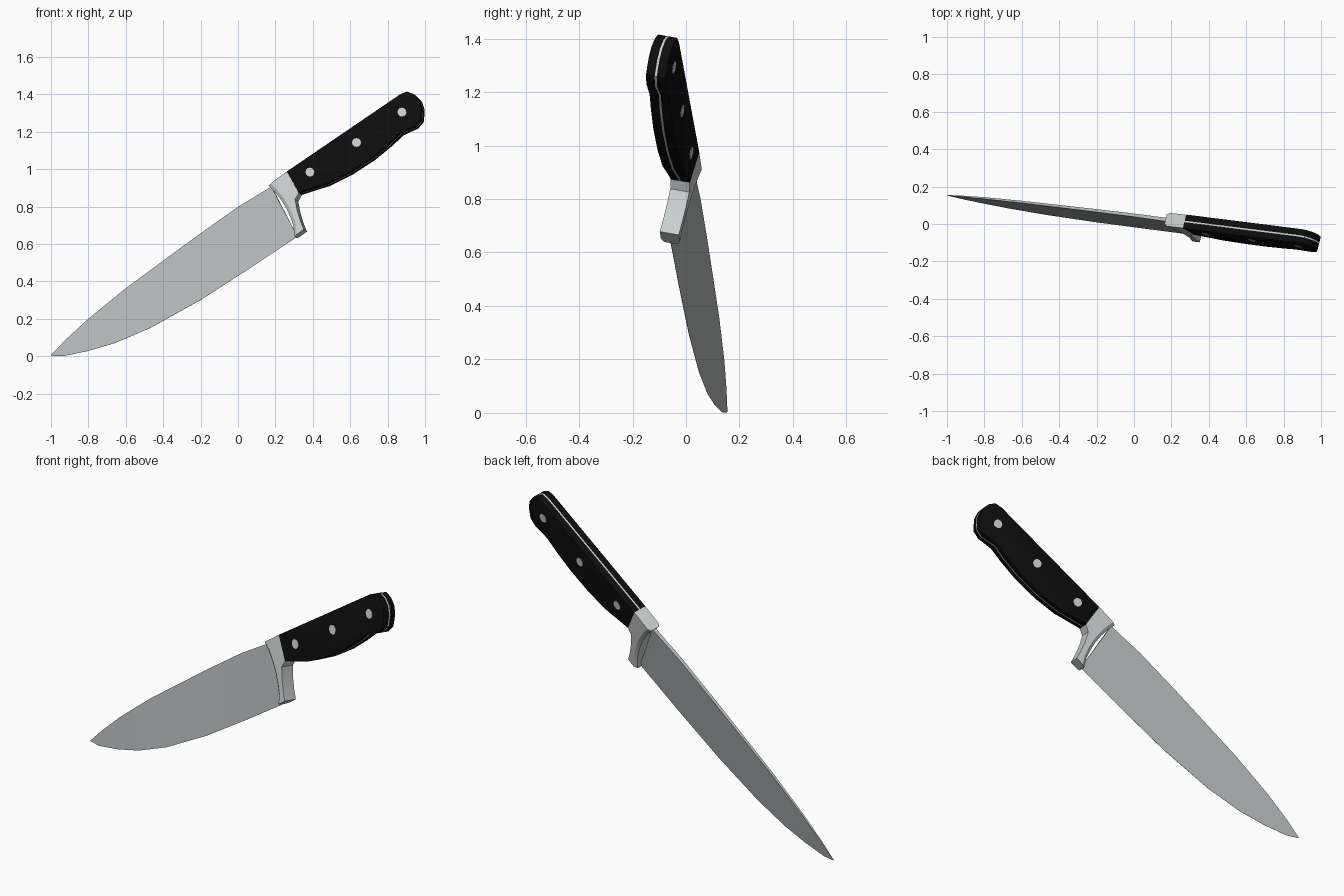
import bpy, bmesh, math
from mathutils import Vector

if "Cube" in bpy.data.objects:
    bpy.data.objects.remove(bpy.data.objects["Cube"])

# The knife lies in a tilted plane y = A + B*x + C*z
A, B, C = -0.092, -0.245, 0.175
N = Vector((B, -1, C)).normalized()


def place(x, z, d):
    """Point drawn in the front view, pushed d along the plane normal."""
    return Vector((x, A + B * x + C * z, z)) + N * d


def material(name, rgb):
    m = bpy.data.materials.new(name)
    m.diffuse_color = (*rgb, 1)
    m.use_nodes = True
    m.node_tree.nodes["Principled BSDF"].inputs["Base Color"].default_value = m.diffuse_color
    return m


BLADE = material("blade steel", (0.46, 0.49, 0.49))
STEEL = material("polished steel", (0.60, 0.63, 0.63))
BLACK = material("black handle", (0.004, 0.004, 0.004))


def finish(name, bm, mat, angle=30):
    bmesh.ops.remove_doubles(bm, verts=bm.verts, dist=1e-5)
    bmesh.ops.recalc_face_normals(bm, faces=bm.faces)
    me = bpy.data.meshes.new(name)
    bm.to_mesh(me)
    bm.free()
    me.materials.append(mat)
    ob = bpy.data.objects.new(name, me)
    bpy.context.collection.objects.link(ob)
    bpy.ops.object.select_all(action='DESELECT')
    bpy.context.view_layer.objects.active = ob
    ob.select_set(True)
    bpy.ops.object.shade_smooth_by_angle(angle=math.radians(angle))
    return ob


def loft(name, rings, mat):
    """Skin between rings of (x, z, d) points and cap both ends."""
    bm = bmesh.new()
    rows = [[bm.verts.new(place(*p)) for p in r] for r in rings]
    n = len(rows[0])
    for a, b in zip(rows, rows[1:]):
        for i in range(n):
            j = (i + 1) % n
            bm.faces.new((a[i], a[j], b[j], b[i]))
    bm.faces.new(rows[0])
    bm.faces.new(rows[-1])
    return finish(name, bm, mat)


def prism(name, outline, d0, d1, mat, bevel=0):
    """Extrude an outline from depth d0 to d1, easing the rim at d1."""
    bm = bmesh.new()
    lo = [bm.verts.new(place(x, z, d0)) for x, z in outline]
    hi = [bm.verts.new(place(x, z, d1)) for x, z in outline]
    n = len(lo)
    for i in range(n):
        j = (i + 1) % n
        bm.faces.new((lo[i], lo[j], hi[j], hi[i]))
    bm.faces.new(lo)
    cap = bm.faces.new(hi)
    if bevel:
        bmesh.ops.bevel(bm, geom=list(cap.edges), offset=bevel,
                        segments=2, profile=0.5, affect='EDGES')
    return finish(name, bm, mat)


# Blade: spine and cutting edge pairs, with half thickness at the spine
blade = [
    ((-1.0, 0.006), (-0.998, 0.002), 0.001),
    ((-0.92, 0.088), (-0.93, 0.001), 0.003),
    ((-0.80, 0.198), (-0.80, 0.028), 0.005),
    ((-0.604, 0.358), (-0.658, 0.07), 0.006),
    ((-0.40, 0.508), (-0.47, 0.15), 0.007),
    ((-0.203, 0.652), (-0.20, 0.30), 0.008),
    ((0.0, 0.795), (0.064, 0.47), 0.009),
    ((0.18, 0.905), (0.318, 0.64), 0.010),
]
loft("blade", [[(*s, t), (*e, 0.0006), (*e, -0.0006), (*s, -t)]
               for s, e, t in blade], BLADE)

# Bolster and finger guard: front and rear curves, chamfered toward the blade
bolster = [
    ((0.169, 0.907), (0.27, 0.982)),
    ((0.202, 0.875), (0.302, 0.925)),
    ((0.236, 0.832), (0.333, 0.868)),
    ((0.265, 0.785), (0.314, 0.832)),
    ((0.287, 0.737), (0.325, 0.772)),
    ((0.303, 0.690), (0.342, 0.717)),
    ((0.309, 0.635), (0.360, 0.672)),
]
rings = []
for l, r in bolster:
    l, r = Vector(l), Vector(r)
    m = l + (r - l).normalized() * 0.018
    rings.append([(*l, 0.026), (*m, 0.037), (*r, 0.037),
                  (*r, -0.037), (*m, -0.037), (*l, -0.026)])
loft("bolster", rings, STEEL)

# Handle: two black scales around a thin steel tang
handle = [(0.27, 0.982), (0.875, 1.394), (0.912, 1.409), (0.948, 1.395),
          (0.976, 1.364), (0.99, 1.322), (0.986, 1.258), (0.954, 1.221),
          (0.873, 1.189), (0.815, 1.13), (0.724, 1.055), (0.601, 0.975),
          (0.483, 0.916), (0.333, 0.868)]
prism("tang", handle, -0.004, 0.004, STEEL)
for side, name in ((1, "front_scale"), (-1, "back_scale")):
    prism(name, handle, 0.004 * side, 0.039 * side, BLACK, bevel=0.004)

# Rivets through the handle
for k, (x, z) in enumerate([(0.394, 0.977), (0.643, 1.135), (0.886, 1.298)]):
    circle = [(x + 0.024 * math.cos(i * math.pi / 6),
               z + 0.024 * math.sin(i * math.pi / 6)) for i in range(12)]
    prism(f"rivet_{k + 1}", circle, -0.0405, 0.0405, STEEL)
